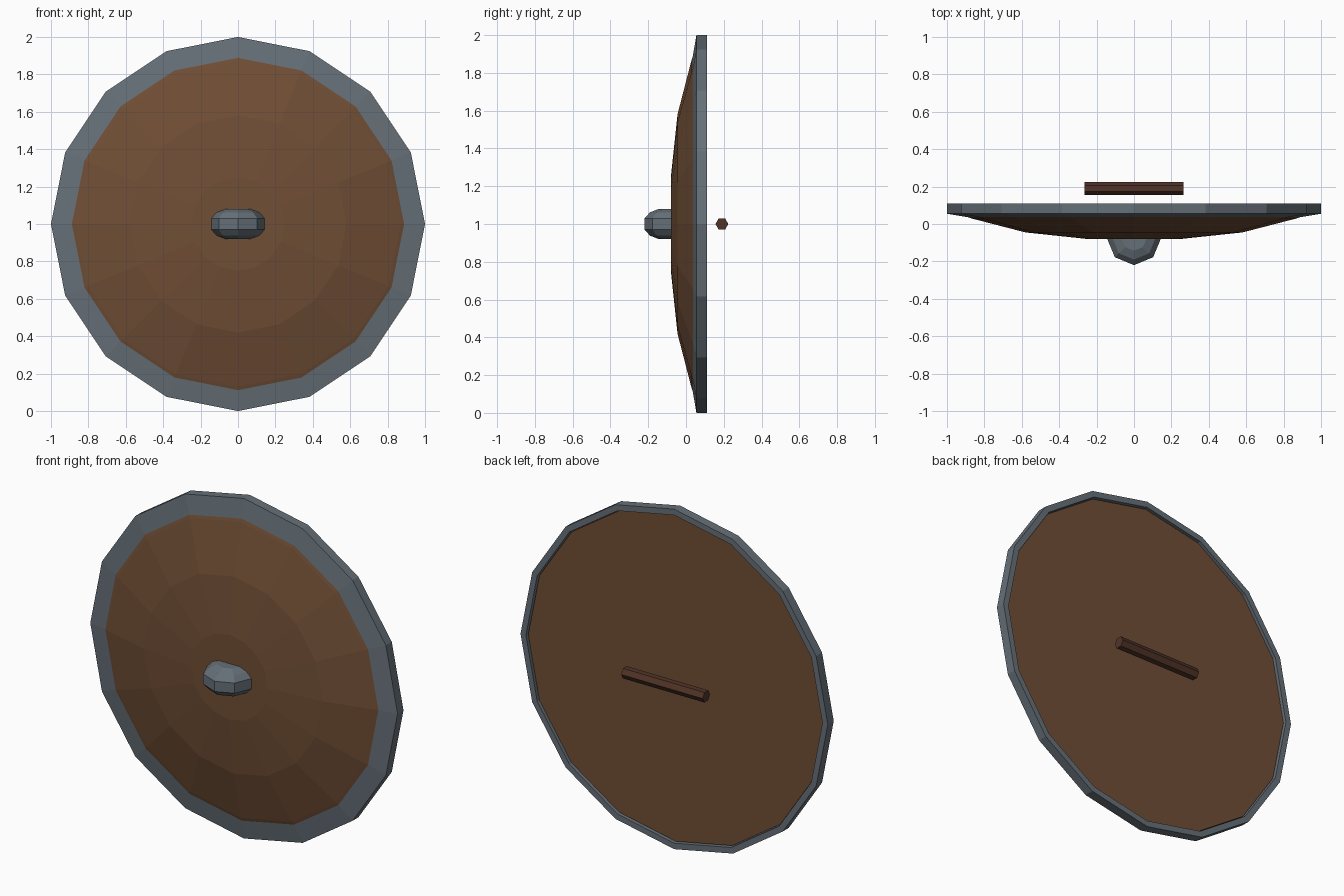
import bpy
from math import sin, cos, pi, radians

cube = bpy.data.objects.get("Cube")
if cube:
    bpy.data.objects.remove(cube)


def material(name, srgb):
    rgb = [((c / 255 + 0.055) / 1.055) ** 2.4 for c in srgb]
    mat = bpy.data.materials.new(name)
    mat.use_nodes = True
    mat.diffuse_color = (*rgb, 1)
    mat.node_tree.nodes["Principled BSDF"].inputs["Base Color"].default_value = (*rgb, 1)
    return mat


wood = material("brown wood", (112, 78, 53))
steel = material("grey steel", (102, 112, 120))
dark_wood = material("dark wood", (82, 52, 39))


def lathe(name, profile, sides, mat, turn=0.0, closed=False):
    """Spin (radius, height) points about z; open profiles get flat end caps."""
    verts = [(r * cos(turn + 2 * pi * i / sides), r * sin(turn + 2 * pi * i / sides), h)
             for r, h in profile for i in range(sides)]
    count = len(profile)
    faces = []
    for k in range(count if closed else count - 1):
        a, b = k * sides, (k + 1) % count * sides
        for i in range(sides):
            j = (i + 1) % sides
            faces.append((a + i, a + j, b + j, b + i))
    if not closed:
        faces.append(tuple(reversed(range(sides))))
        faces.append(tuple(range((count - 1) * sides, count * sides)))
    mesh = bpy.data.meshes.new(name)
    mesh.from_pydata(verts, [], faces)
    mesh.materials.append(mat)
    obj = bpy.data.objects.new(name, mesh)
    bpy.context.collection.objects.link(obj)
    return obj


# Domed board, its axis turned so that +z of the profile faces the front
board = lathe("board", [(0.96, -0.095), (0.96, -0.06), (0.87, -0.03), (0.58, 0.045), (0.25, 0.08)],
              16, wood)

# Rim with sloped front and a slightly raised back lip
rim = lathe("rim", [(0.965, -0.11), (1.0, -0.11), (1.0, -0.055), (0.87, -0.033), (0.87, -0.05),
                    (0.965, -0.075)], 16, steel, closed=True)

for part in (board, rim):
    part.rotation_euler.x = radians(90)
    part.location.z = 1

# Rounded boss, its axis upright and its back half sunk in the board
half = [(0.145, 0.03), (0.115, 0.062), (0.068, 0.08)]
boss = lathe("boss", [(r, -h) for r, h in reversed(half)] + half, 8, steel)
boss.location = (0, -0.075, 1)

# Hexagonal grip behind the board
grip = lathe("grip", [(0.034, -0.265), (0.034, 0.265)], 6, dark_wood, turn=pi / 2)
grip.rotation_euler.y = radians(90)
grip.location = (0, 0.19, 1)
